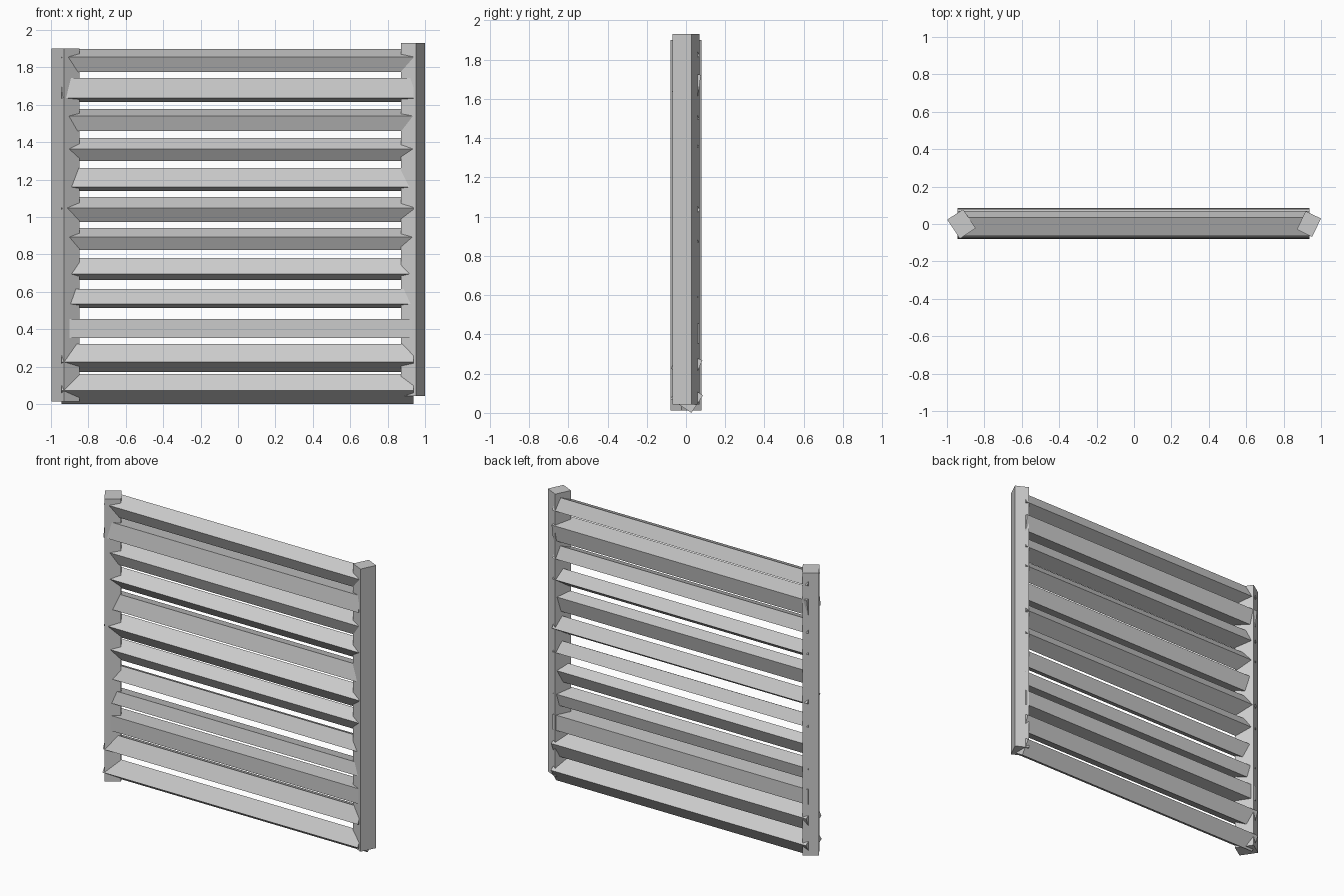
import bpy
import math

if "Cube" in bpy.data.objects:
    bpy.data.objects.remove(bpy.data.objects["Cube"], do_unlink=True)

grey = bpy.data.materials.new("plain_grey")
grey.use_nodes = True
colour = (0.6, 0.6, 0.6, 1)
grey.diffuse_color = colour
grey.node_tree.nodes["Principled BSDF"].inputs["Base Color"].default_value = colour


def beam(name, size, centre, axis, degrees):
    """Box beam with its scale applied, turned about one axis."""
    bpy.ops.mesh.primitive_cube_add(size=1, location=centre)
    ob = bpy.context.object
    ob.name = name
    ob.scale = size
    bpy.ops.object.transform_apply(location=False, rotation=False, scale=True)
    ob.rotation_euler["xyz".index(axis)] = math.radians(degrees)
    ob.data.materials.append(grey)


# Posts, each twisted about its own upright axis
beam("right_post", (0.101, 0.122, 1.887), (-0.9225, 0, 0.956), "z", 33.5)
beam("left_post", (0.091, 0.109, 1.887), (0.935, 0, 0.987), "z", -26)

# Slats from top to bottom: top height, bottom height, tilt, flat or upright
RATIO = 0.82
slats = [
    (1.898, 1.775, 66.6, "upright"),
    (1.743, 1.615, 9.1, "flat"),
    (1.577, 1.460, 69.2, "upright"),
    (1.422, 1.299, 53.8, "upright"),
    (1.262, 1.139, 14.1, "upright"),
    (1.107, 0.973, 57.5, "upright"),
    (0.941, 0.823, 60.7, "upright"),
    (0.781, 0.663, 24.4, "upright"),
    (0.615, 0.513, 12.7, "flat"),
    (0.455, 0.353, 0, "flat"),
    (0.321, 0.171, 24.8, "flat"),
    (0.160, 0.000, 33.3, "flat"),
]
for i, (top, bottom, tilt, kind) in enumerate(slats):
    depth, height = (1, RATIO) if kind == "flat" else (RATIO, 1)
    a = math.radians(tilt)
    # Scale the section so that the tilted slat spans its two heights
    k = (top - bottom) / (height * math.cos(a) + depth * math.sin(a))
    beam(f"slat_{i + 1}", (1.884, depth * k, height * k),
         (-0.003, 0.003, (top + bottom) / 2), "x", -tilt)
